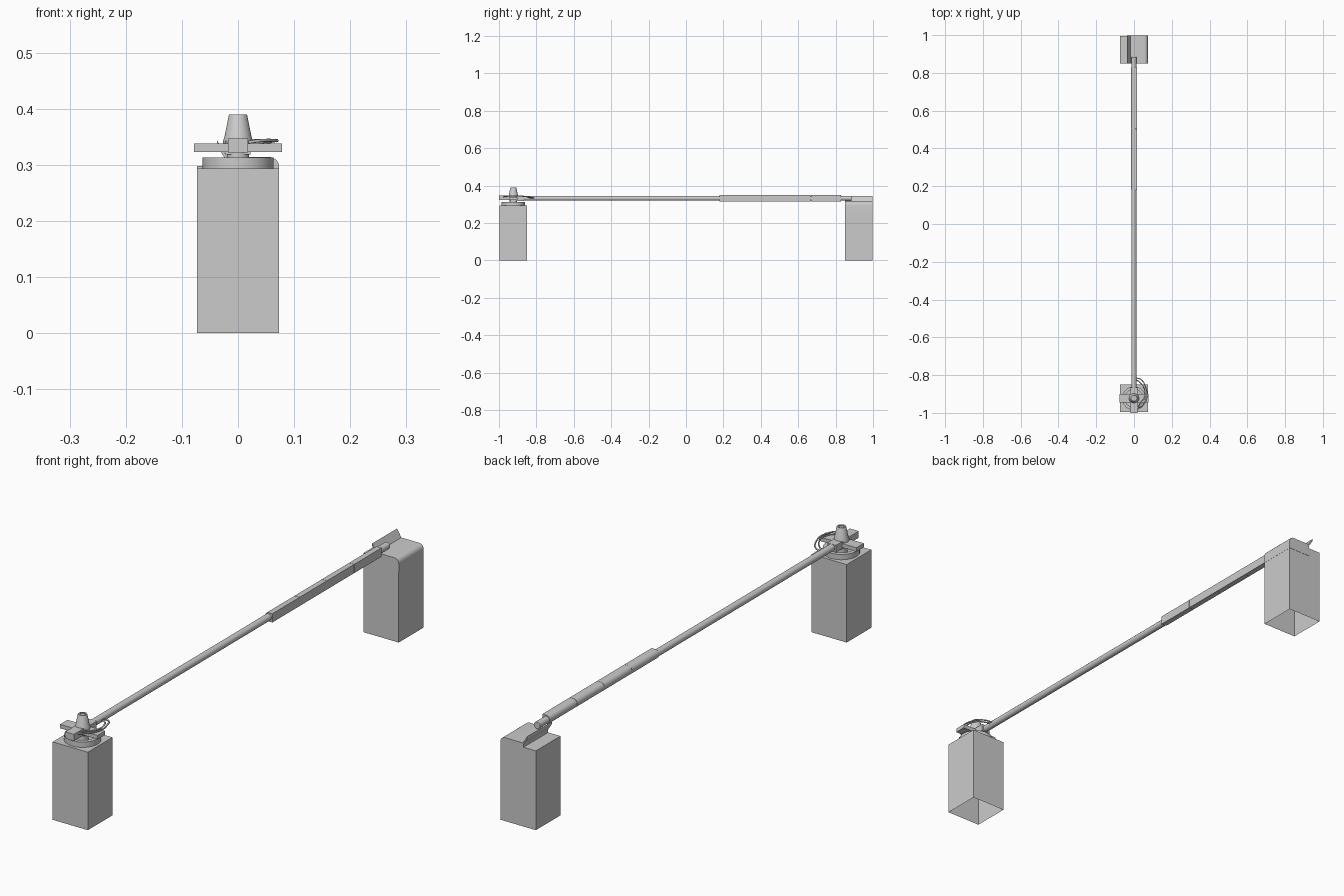
import bpy, bmesh
from math import sin, cos, pi

if "Cube" in bpy.data.objects:
    bpy.data.objects.remove(bpy.data.objects["Cube"])

CY = -0.923          # centre of the pivot pedestal
PZ = 0.332           # height of the pole axis


def finish(name, bm, smooth=False):
    bmesh.ops.recalc_face_normals(bm, faces=bm.faces)
    me = bpy.data.meshes.new(name)
    bm.to_mesh(me)
    bm.free()
    ob = bpy.data.objects.new(name, me)
    bpy.context.collection.objects.link(ob)
    if smooth:
        bpy.ops.object.select_all(action='DESELECT')
        ob.select_set(True)
        bpy.context.view_layer.objects.active = ob
        bpy.ops.object.shade_smooth_by_angle()
    return ob


def box(name, x0, x1, y0, y1, z0, z1, open_bottom=False):
    bm = bmesh.new()
    bmesh.ops.create_cube(bm, size=1)
    for v in bm.verts:
        v.co = ((x0, x1)[v.co.x > 0], (y0, y1)[v.co.y > 0], (z0, z1)[v.co.z > 0])
    if open_bottom:
        low = [f for f in bm.faces if all(v.co.z < z0 + 1e-5 for v in f.verts)]
        bmesh.ops.delete(bm, geom=low, context='FACES')
    return finish(name, bm)


def lathe(name, profile, y, closed=False, n=32):
    """Spin an (r, z) profile about a vertical axis at x = 0."""
    bm = bmesh.new()
    rings = [[bm.verts.new((r * cos(2 * pi * i / n), y + r * sin(2 * pi * i / n), z))
              for i in range(n)] for r, z in profile]
    pairs = list(zip(rings, rings[1:])) + ([(rings[-1], rings[0])] if closed else [])
    for a, b in pairs:
        for i in range(n):
            j = (i + 1) % n
            bm.faces.new((a[i], a[j], b[j], b[i]))
    if not closed:
        bm.faces.new(rings[0])
        bm.faces.new(rings[-1])
    return finish(name, bm, True)


def extrude_y(name, section, y0, y1, smooth=True):
    """Extrude an (x, z) section along y."""
    bm = bmesh.new()
    a = [bm.verts.new((x, y0, z)) for x, z in section]
    b = [bm.verts.new((x, y1, z)) for x, z in section]
    for i in range(len(a)):
        j = (i + 1) % len(a)
        bm.faces.new((a[i], a[j], b[j], b[i]))
    bm.faces.new(a)
    bm.faces.new(b)
    return finish(name, bm, smooth)


def cable(name, points, radius):
    cu = bpy.data.curves.new(name, 'CURVE')
    cu.dimensions = '3D'
    cu.bevel_depth = radius
    cu.bevel_resolution = 2
    cu.resolution_u = 8
    cu.use_fill_caps = True
    sp = cu.splines.new('BEZIER')
    sp.bezier_points.add(len(points) - 1)
    for p, co in zip(sp.bezier_points, points):
        p.co = co
        p.handle_left_type = p.handle_right_type = 'AUTO'
    ob = bpy.data.objects.new(name, cu)
    bpy.context.collection.objects.link(ob)


# pedestals, hollow below
box("front_pedestal", -0.073, 0.073, -0.996, -0.85, 0, 0.293, True)
box("back_pedestal", -0.073, 0.073, 0.85, 0.996, 0, 0.298, True)

# pivot: flange ring, post and tapered cap
lathe("pivot_flange", [(0.063, 0.292), (0.063, 0.313), (0.048, 0.313), (0.048, 0.292)],
      CY, closed=True)
lathe("pivot_post", [(0.02, 0.292), (0.02, 0.325)], CY)
lathe("pivot_cap", [(0.0265, 0.338), (0.0265, 0.343), (0.024, 0.35), (0.0165, 0.388),
                    (0.0155, 0.39), (0.01, 0.39), (0.01, 0.386)], CY)

# crossed mounting arms
for side, s in (("left", -1), ("right", 1)):
    xs = sorted((s * 0.012, s * 0.022))
    box("arm_neck_" + side, *xs, CY - 0.018, CY + 0.018, 0.318, 0.342)
    xs = sorted((s * 0.018, s * 0.078))
    box("cross_arm_" + side, *xs, CY - 0.022, CY + 0.022, 0.323, 0.338)
box("front_arm", -0.018, 0.018, -1.0, CY, 0.322, 0.347)
box("pole_socket", -0.018, 0.018, CY, -0.865, 0.318, 0.345)

# long pole
circle = [(0.013 * cos(2 * pi * i / 20), PZ + 0.013 * sin(2 * pi * i / 20)) for i in range(20)]
extrude_y("pole", circle, -0.9, 0.885)

# grip panels: flat on the right, rounded on the left
grip = [(0.0165, PZ - 0.016), (0.0165, PZ + 0.017), (0.001, PZ + 0.017)]
grip += [(0.001 - 0.016 * sin(pi * i / 10), PZ + 0.0005 + 0.0165 * cos(pi * i / 10))
         for i in range(1, 11)]
y0, step = 0.18, 0.1625
for i in range(4):
    extrude_y("grip_panel_%d" % (i + 1), grip, y0 + i * step, y0 + (i + 1) * step - 0.001)

# rest saddle with a raised lip and a rounded shoulder
saddle = [(-0.037, 0.343), (-0.019, 0.314), (0.055, 0.314)]
saddle += [(0.055 + 0.0185 * sin(pi * i / 10), 0.2955 + 0.0185 * cos(pi * i / 10))
           for i in range(1, 6)]
saddle += [(0.0735, 0.265), (-0.022, 0.265), (-0.022, 0.309), (-0.037, 0.333)]
extrude_y("rest_saddle", saddle, 0.85, 0.997)

# looped cables beside the pivot
for i, d in enumerate((0, 0.011)):
    cable("cable_%d" % (i + 1),
          [(0.018, -0.975, 0.34), (0.04 - d, -0.965 + d, 0.343), (0.068 - d, -0.915, 0.343),
           (0.06 - d, -0.86, 0.342), (0.04 - d, -0.825 - d, 0.336), (0.013, -0.815 - d, 0.333)],
          0.0028)
